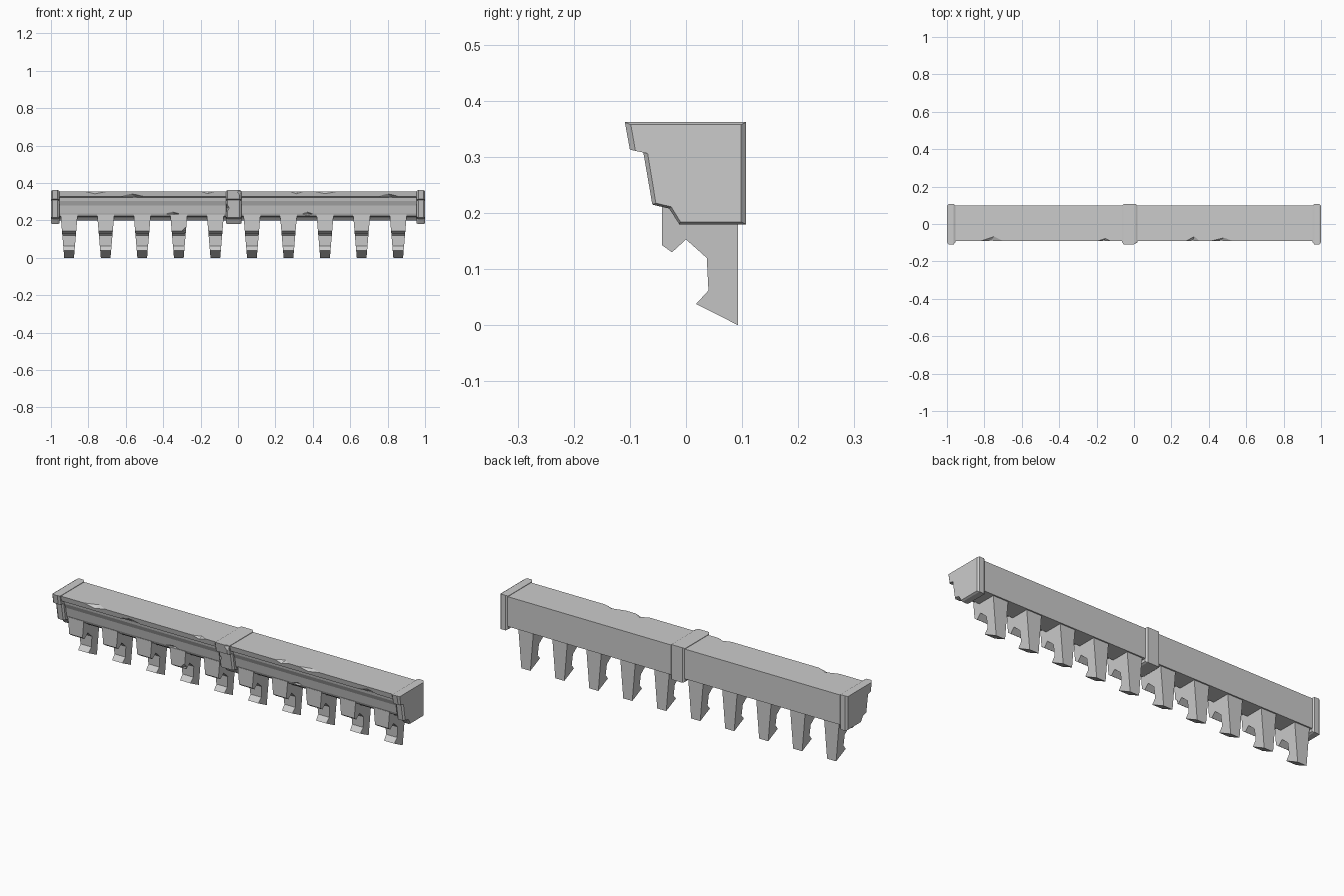
import bpy, bmesh
from mathutils import Vector

if "Cube" in bpy.data.objects:
    bpy.data.objects.remove(bpy.data.objects["Cube"])

# y,z outlines, seen from the right
BEAM = [(-0.092, 0.355), (-0.086, 0.327), (-0.066, 0.322), (-0.063, 0.304), (-0.052, 0.28),
        (-0.044, 0.236), (-0.038, 0.222), (-0.020, 0.218), (-0.004, 0.2), (0.1, 0.2), (0.1, 0.355)]
BAND = [(-0.109, 0.362), (-0.1, 0.313), (-0.076, 0.308), (-0.06, 0.215), (-0.03, 0.208),
        (-0.012, 0.18), (0.107, 0.18), (0.107, 0.362)]
TOOTH = [(-0.043, 0.23), (-0.043, 0.143), (-0.025, 0.13), (0.0, 0.153), (0.037, 0.12),
         (0.04, 0.062), (0.018, 0.038), (0.093, 0.0), (0.093, 0.23)]


def make(name, bm):
    bmesh.ops.recalc_face_normals(bm, faces=bm.faces)
    me = bpy.data.meshes.new(name)
    bm.to_mesh(me)
    bm.free()
    ob = bpy.data.objects.new(name, me)
    bpy.context.collection.objects.link(ob)
    return ob


def loft(name, rings):
    """Join equal-sized rings of points and cap both ends."""
    bm = bmesh.new()
    vs = [[bm.verts.new(p) for p in r] for r in rings]
    n = len(vs[0])
    for a, b in zip(vs, vs[1:]):
        for i in range(n):
            j = (i + 1) % n
            bm.faces.new((a[i], a[j], b[j], b[i]))
    bm.faces.new(vs[0])
    bm.faces.new(vs[-1])
    return make(name, bm)


def ring(profile, x, inset=False):
    if inset:
        return [(x, 0.01 + (y - 0.01) * 0.91, 0.27 + (z - 0.27) * 0.95) for y, z in profile]
    return [(x, y, z) for y, z in profile]


def chip(target, x, y, z, sx, sy, sz):
    """Cut a broken nick with a stretched, slightly lopsided octahedron."""
    bm = bmesh.new()
    for p in ((-sx, 0, 0), (sx, 0, 0), (0.2 * sx, -sy, 0), (0.2 * sx, sy, 0),
              (-0.1 * sx, 0, -sz), (-0.1 * sx, 0, sz)):
        bm.verts.new(Vector((x, y, z)) + Vector(p))
    bmesh.ops.convex_hull(bm, input=bm.verts)
    cutter = make("chip_cutter", bm)
    cutter.hide_render = True
    cutter.hide_viewport = True
    m = target.modifiers.new("chip", 'BOOLEAN')
    m.operation = 'DIFFERENCE'
    m.solver = 'EXACT'
    m.object = cutter


# Two moulded beams
left = loft("left_beam", [ring(BEAM, -0.97), ring(BEAM, -0.03)])
right = loft("right_beam", [ring(BEAM, -0.015), ring(BEAM, 0.97)])

# Nicks on the upper edge
for x, w, d in ((-0.76, 0.065, 0.027), (-0.16, 0.04, 0.016)):
    chip(left, x, -0.092, 0.356, w, d, 0.016)
for x, w, d in ((0.315, 0.04, 0.027), (0.47, 0.065, 0.02)):
    chip(right, x, -0.092, 0.356, w, d, 0.016)
# Nicks on the lip and the lower moulding
chip(left, -0.565, -0.088, 0.325, 0.08, 0.02, 0.018)
chip(right, 0.805, -0.088, 0.325, 0.07, 0.02, 0.018)
chip(left, -0.35, -0.045, 0.234, 0.045, 0.012, 0.012)
chip(right, 0.37, -0.045, 0.234, 0.035, 0.012, 0.012)

# End caps and centre band with chamfered rims
for name, x0, x1, c in (("left_cap", -1, -0.955, 0.009), ("centre_band", -0.064, 0.018, 0.009),
                        ("right_cap", 0.955, 1, 0.009)):
    band = loft(name, [ring(BAND, x0, True), ring(BAND, x0 + c),
                       ring(BAND, x1 - c), ring(BAND, x1, True)])
    if name == "centre_band":
        chip(band, 0.012, -0.109, 0.352, 0.018, 0.015, 0.03)
        chip(band, -0.06, -0.07, 0.265, 0.014, 0.02, 0.03)

# Row of tapered hooked brackets
for i in range(10):
    cx = -0.903 + i * 0.1955
    t = loft(f"bracket_{i + 1}", [[(cx + s * (0.026 + 0.085 * z), y, z) for y, z in TOOTH]
                                  for s in (-1, 1)])
    if i == 3:
        chip(t, cx + 0.038, -0.043, 0.143, 0.022, 0.02, 0.02)
